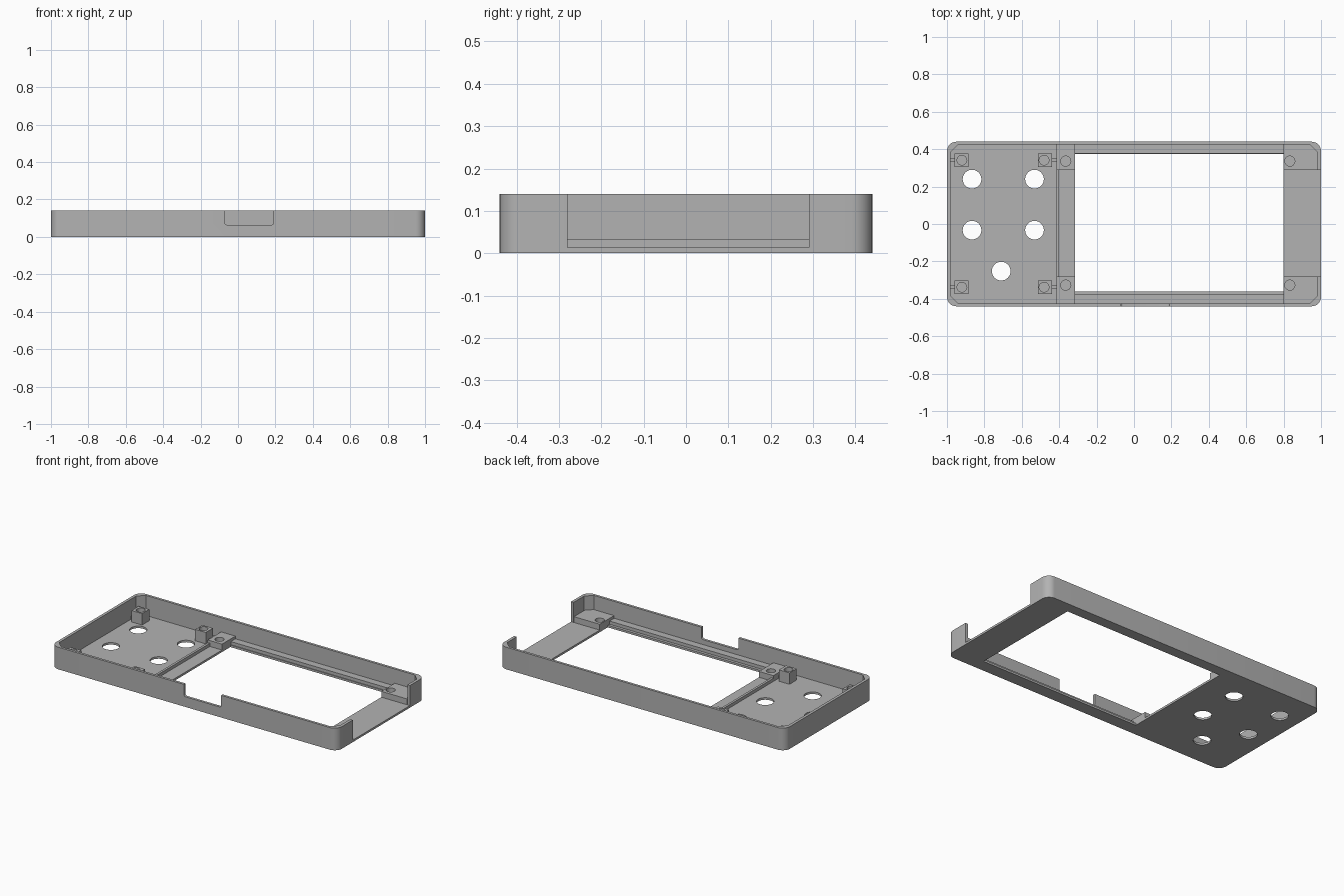
import bpy, bmesh, math
from mathutils import Matrix

if "Cube" in bpy.data.objects:
    bpy.data.objects.remove(bpy.data.objects["Cube"], do_unlink=True)

grey = bpy.data.materials.new("plain_grey")
grey.use_nodes = True
COLOUR = (0.45, 0.45, 0.45, 1)
grey.diffuse_color = COLOUR
grey.node_tree.nodes["Principled BSDF"].inputs["Base Color"].default_value = COLOUR

FLOOR, TOP = 0.013, 0.14
WALL_X, WALL_Y = 0.982, 0.424      # inner wall faces
LEDGE_Z, BLOCK_Z, POST_Z = 0.033, 0.05, 0.085


def finish(name, bm):
    bmesh.ops.recalc_face_normals(bm, faces=bm.faces[:])
    mesh = bpy.data.meshes.new(name)
    bm.to_mesh(mesh)
    bm.free()
    mesh.materials.append(grey)
    obj = bpy.data.objects.new(name, mesh)
    bpy.context.collection.objects.link(obj)
    return obj


def prism(name, x0, x1, y0, y1, z0, z1, radius=0, segments=1):
    """Upright box, optionally with rounded or chamfered vertical edges."""
    bm = bmesh.new()
    size = Matrix.Diagonal((x1 - x0, y1 - y0, z1 - z0, 1))
    place = Matrix.Translation(((x0 + x1) / 2, (y0 + y1) / 2, (z0 + z1) / 2))
    bmesh.ops.create_cube(bm, size=1, matrix=place @ size)
    if radius:
        edges = [e for e in bm.edges
                 if abs(e.verts[0].co.z - e.verts[1].co.z) > 0.001]
        bmesh.ops.bevel(bm, geom=edges, offset=radius, segments=segments,
                        profile=0.5, affect='EDGES')
    return finish(name, bm)


def cylinder(name, x, y, radius, z0, z1, sides=32):
    bm = bmesh.new()
    bmesh.ops.create_cone(bm, cap_ends=True, segments=sides, radius1=radius,
                          radius2=radius, depth=z1 - z0,
                          matrix=Matrix.Translation((x, y, (z0 + z1) / 2)))
    return finish(name, bm)


def cut(obj, cutters):
    """Subtract the cutters, bake the result and remove them."""
    for c in cutters:
        c.hide_render = True
        mod = obj.modifiers.new("cut", 'BOOLEAN')
        mod.operation, mod.solver, mod.object = 'DIFFERENCE', 'EXACT', c
    graph = bpy.context.evaluated_depsgraph_get()
    mesh = bpy.data.meshes.new_from_object(obj.evaluated_get(graph))
    obj.modifiers.clear()
    obj.data = mesh
    for c in cutters:
        bpy.data.objects.remove(c, do_unlink=True)
    bpy.ops.object.select_all(action='DESELECT')
    obj.select_set(True)
    bpy.context.view_layer.objects.active = obj
    bpy.ops.object.shade_smooth_by_angle(angle=math.radians(30))


# Tray with screen window, end opening, side notch and button holes
tray = prism("tray", -1, 1, -0.44, 0.44, 0, TOP, 0.05, 8)
cutters = [
    prism("cavity", -WALL_X, WALL_X, -WALL_Y, WALL_Y, FLOOR, 0.3, 0.04),
    prism("window", -0.315, 0.80, -0.36, 0.373, -0.1, 0.1),
    prism("end_opening", 0.95, 1.1, -0.28, 0.29, FLOOR, 0.3),
]
notch = prism("notch", -0.07, 0.19, -0.2, -0.064, -0.5, -0.41, 0.012, 4)
notch.data.transform(Matrix(((1, 0, 0, 0), (0, 0, 1, 0), (0, -1, 0, 0), (0, 0, 0, 1))))
cutters.append(notch)
buttons = [(x, y) for x in (-0.866, -0.532) for y in (0.24, -0.033)] + [(-0.71, -0.252)]
cutters += [cylinder("button_hole", x, y, 0.05, -0.1, 0.1) for x, y in buttons]
cut(tray, cutters)

# Low ledges around the screen recess
prism("back_ledge", -0.415, 0.80, 0.378, WALL_Y, 0.006, LEDGE_Z)
prism("front_ledge", -0.415, 0.80, -WALL_Y, -0.378, 0.006, LEDGE_Z)
prism("divider_rib", -0.415, -0.40, -0.40, 0.40, 0.006, LEDGE_Z)

# Screen mounting blocks with blind screw holes
for side, x0, x1, hole_x in (("right", -0.415, -0.315, -0.365),
                             ("left", 0.80, WALL_X - 0.002, 0.833)):
    for end, y0, y1, hole_y in (("back", 0.29, WALL_Y, 0.336),
                                ("front", -WALL_Y, -0.28, -0.327)):
        block = prism(f"{end}_{side}_screen_block", x0, x1, y0, y1, 0.006, BLOCK_Z)
        cut(block, [cylinder("screw_hole", hole_x, hole_y, 0.027, 0.015, 0.2, 24)])

# Button board posts, each tied to the wall or divider by a thin web
for side, x, hole_x, web in (("outer", -0.922, -0.92, (-WALL_X, -0.95)),
                             ("inner", -0.476, -0.481, (-0.445, -0.41))):
    for end, y in (("back", 0.341), ("front", -0.338)):
        post = prism(f"{end}_{side}_post", x - 0.037, x + 0.037,
                     y - 0.036, y + 0.036, 0.006, POST_Z)
        cut(post, [cylinder("post_hole", hole_x, y, 0.026, 0.02, 0.2, 24)])
        prism(f"{end}_{side}_post_web", *web, y - 0.008, y + 0.008, 0.006, LEDGE_Z)
